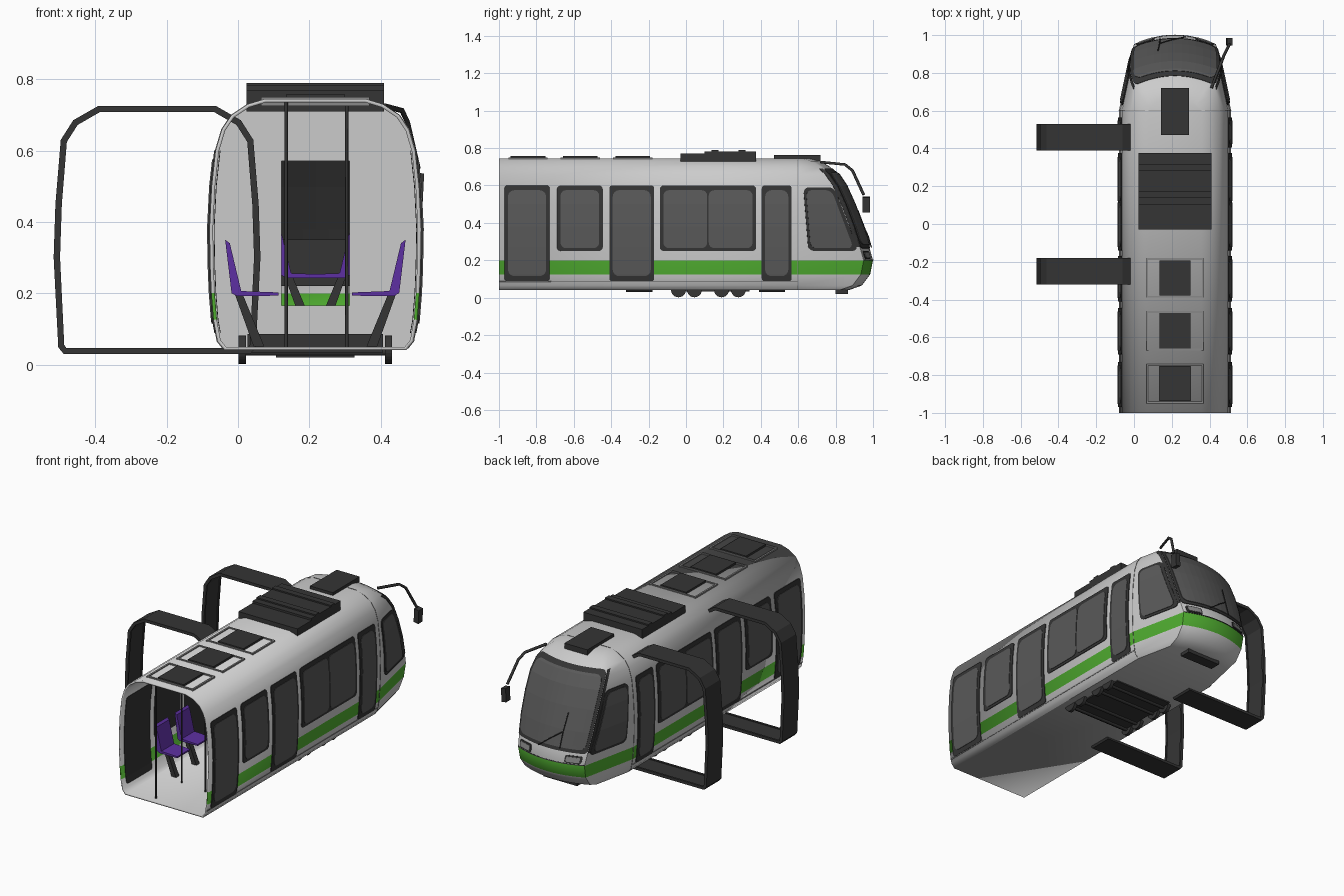
import bpy, bmesh, math
from mathutils import Vector

cube = bpy.data.objects.get("Cube")
if cube:
    bpy.data.objects.remove(cube, do_unlink=True)


def material(name, r, g, b):
    m = bpy.data.materials.new(name)
    m.use_nodes = True
    m.diffuse_color = (r, g, b, 1)
    bsdf = next(n for n in m.node_tree.nodes if n.type == 'BSDF_PRINCIPLED')
    bsdf.inputs["Base Color"].default_value = (r, g, b, 1)
    return m


PAINT = material("pale grey paint", .6, .6, .6)
GREEN = material("green stripe", .08, .42, .03)
DARK = material("dark trim", .035, .035, .035)
GLASS = material("tinted glass", .1, .1, .1)
PURPLE = material("purple seat", .11, .03, .36)
SEAM = material("seam grey", .25, .25, .25)

CX = .217      # centre line of the car body
SHOULDER = .6  # where the nose taper begins

# Height, half width and nose reach of the body
PROFILE = [(.04, .255, .87), (.065, .275, .94), (.125, .286, .985), (.2, .292, 1),
           (.27, .295, .98), (.38, .297, .945), (.5, .291, .9), (.6, .28, .855),
           (.66, .262, .815), (.7, .235, .77), (.73, .19, .72), (.745, .14, .67)]


def body(z):
    for a, b in zip(PROFILE, PROFILE[1:]):
        if z <= b[0]:
            k = (z - a[0]) / (b[0] - a[0])
            return a[1] + k * (b[1] - a[1]), a[2] + k * (b[2] - a[2])
    return PROFILE[-1][1:]


def corner_y(z):
    return body(z)[1] - .05


def side_point(s, y, z, off=0):
    w = body(z)[0] - .214 * max(0, y - SHOULDER)
    return Vector((CX + s * (w + off), y, z))


def front_point(t, z, off=0):
    cy = corner_y(z)
    w = side_point(1, cy, z).x - CX
    return Vector((CX + t * w, cy + .05 * (1 - t * t) + off, z))


def make(name, verts, faces, mat, thick=0, smooth=False):
    me = bpy.data.meshes.new(name)
    me.from_pydata([tuple(v) for v in verts], [], faces)
    ob = bpy.data.objects.new(name, me)
    bpy.context.collection.objects.link(ob)
    me.materials.append(mat)
    if thick:
        mod = ob.modifiers.new("thickness", 'SOLIDIFY')
        mod.thickness = thick
    if smooth:
        bpy.ops.object.select_all(action='DESELECT')
        ob.select_set(True)
        bpy.context.view_layer.objects.active = ob
        bpy.ops.object.shade_smooth_by_angle(angle=math.radians(35))
    return ob


def prism(name, outline, y0, y1, mat):
    """Extrude an x-z outline along y."""
    n = len(outline)
    verts = [(x, y, z) for y in (y0, y1) for x, z in outline]
    faces = [(i, (i + 1) % n, (i + 1) % n + n, i + n) for i in range(n)]
    ob = make(name, verts, faces + [tuple(range(n))[::-1], tuple(range(n, 2 * n))], mat)
    bm = bmesh.new()
    bm.from_mesh(ob.data)
    bmesh.ops.recalc_face_normals(bm, faces=bm.faces)
    bm.to_mesh(ob.data)
    bm.free()
    return ob


def box(name, x0, x1, y0, y1, z0, z1, mat):
    return prism(name, [(x0, z0), (x1, z0), (x1, z1), (x0, z1)], y0, y1, mat)


def tube(name, points, radius, mat):
    cu = bpy.data.curves.new(name, 'CURVE')
    cu.dimensions = '3D'
    cu.bevel_depth = radius
    cu.bevel_resolution = 1
    cu.use_fill_caps = True
    sp = cu.splines.new('POLY')
    sp.points.add(len(points) - 1)
    for p, q in zip(sp.points, points):
        p.co = (*q, 1)
    ob = bpy.data.objects.new(name, cu)
    bpy.context.collection.objects.link(ob)
    cu.materials.append(mat)


def panel(name, mat, surf, lo, hi, z0, z1, off, r=.02, unit=1, nu=1, flip=False, thick=.005):
    """Rounded plate that follows the body surface."""
    zs = {z0, z1} | {p[0] for p in PROFILE if z0 < p[0] < z1}
    for k in range(1, 5 if r else 0):
        d = r * (1 - math.cos(k * math.pi / 8))
        zs |= {z0 + d, z1 - d}
    zs = sorted(zs)
    verts = []
    for z in zs:
        d = max(0, r - min(z - z0, z1 - z))
        inset = (r - math.sqrt(max(0, r * r - d * d))) / unit
        a, b = lo(z) + inset, hi(z) - inset
        verts += [surf(a + (b - a) * i / nu, z, off) for i in range(nu + 1)]
    m = nu + 1
    faces = [(j * m + i, j * m + i + 1, j * m + m + i + 1, j * m + m + i)
             for j in range(len(zs) - 1) for i in range(nu)]
    make(name, verts, [f[::-1] for f in faces] if flip else faces, mat, thick)


# Body shell: stacked plan outlines from skirt to roof
verts, faces, ARC = [], [], 12
for z, w, f in PROFILE:
    verts += [side_point(1, -1, z), side_point(1, SHOULDER, z)]
    verts += [front_point(1 - 2 * i / ARC, z) for i in range(ARC + 1)]
    verts += [side_point(-1, SHOULDER, z), side_point(-1, -1, z)]
n, rows = ARC + 5, len(PROFILE)
for j in range(rows - 1):
    faces += [(j * n + i, j * n + i + 1, j * n + n + i + 1, j * n + n + i) for i in range(n - 1)]
faces += [tuple(range(n))[::-1], tuple(range((rows - 1) * n, rows * n))]
shell = make("body_shell", verts, faces, PAINT, .01, True)
shell.data.materials.append(GREEN)
for p in shell.data.polygons:
    p.material_index = int(.125 < p.center.z < .2)

# Doors, windows, cab windows and trim on both sides
DOORS = [(-.97, -.73), (-.41, -.17), (.405, .565)]
WINDOWS = [(-.69, -.445, 1), (-.14, .375, 2)]
for s, side in ((1, "left"), (-1, "right")):
    def surf(y, z, off, s=s):
        return side_point(s, y, z, off)

    def plate(name, mat, a, b, z0, z1, off, r=.02, inside=False):
        lo = a if callable(a) else lambda z: a
        hi = b if callable(b) else lambda z: b
        panel(side + "_" + name, mat, surf, lo, hi, z0, z1, off, r, flip=s < 0)
        if inside:
            panel(side + "_" + name + "_inside", mat, surf, lo, hi, z0, z1, -.014, r,
                  flip=s > 0, thick=.002)

    for a, b in DOORS:
        plate("door", DARK, a, b, .088, .6, .004, .015, True)
        plate("door_glass", GLASS, a + .018, b - .018, .115, .575, .007, .035)
    for a, b, count in WINDOWS:
        plate("window_frame", DARK, a, b, .25, .6, .004, .02, True)
        step = (b - a - .03) / count
        for k in range(count):
            c = a + .015 + k * step
            plate("window_glass", GLASS, c + .004, c + step - .004, .265, .575, .007, .03)
    plate("cab_window_frame", DARK, lambda z: .655 - .08 * (z - .25),
          lambda z: .922 - .38 * (z - .25), .25, .59, .004, .03, True)
    plate("cab_window_glass", GLASS, lambda z: .668 - .08 * (z - .25),
          lambda z: .902 - .38 * (z - .25), .265, .575, .007, .03)
    plate("windscreen_edge", DARK, lambda z: corner_y(z) - .02, corner_y, .27, .69, .003, 0)
    plate("skirt_line", SEAM, -1, SHOULDER, .084, .09, .002, 0)
    plate("body_seam", SEAM, SHOULDER - .003, SHOULDER, .045, .74, .002, 0)

# Windscreen and headlights on the nose
def across(name, mat, a, b, z0, z1, off, r):
    panel(name, mat, front_point, lambda z: a, lambda z: b, z0, z1, off, r, .22, 12, True)

across("windscreen_frame", DARK, -1, 1, .265, .69, .004, .02)
across("windscreen_glass", GLASS, -.94, .94, .285, .67, .008, .03)
across("windscreen_inside", DARK, -.95, .95, .28, .68, -.02, .02)
across("bumper_line", DARK, -1, 1, .2, .205, .002, 0)
for s in (1, -1):
    a, b = sorted((s * .5, s * .92))
    across("headlight_frame", DARK, a, b, .208, .25, .004, .01)
    across("headlight_lens", SEAM, a + .04, b - .04, .215, .243, .007, .008)
tube("wiper_arm", [front_point(t, z, .014) for t, z in ((.25, .27), (-.1, .33), (-.35, .37))], .003, DARK)
tube("wiper_blade", [front_point(t, z, .014) for t, z in ((-.35, .28), (-.35, .37), (-.38, .47))], .003, DARK)

# Side mirror
tube("mirror_arm", [(.41, .72, .725), (.46, .85, .712), (.475, .89, .68), (.505, .95, .55)], .008, DARK)
prism("mirror", [(.488, .46), (.518, .455), (.522, .535), (.492, .54)], .945, .985, DARK)

# Roof equipment
box("cooling_unit", CX - .193, CX + .193, -.03, .375, .71, .77, DARK)
box("cooling_unit_lid", CX - .193, CX + .193, .1, .375, .77, .782, DARK)
for y in (.155, .3):
    box("cooling_unit_rib", CX - .193, CX + .193, y - .018, y + .018, .78, .79, DARK)
prism("roof_vent", [(CX - .075, .73), (CX + .075, .73), (CX + .075, .762), (CX - .075, .762)], .47, .72, DARK)
box("roof_seam", CX - .14, CX + .14, SHOULDER - .003, SHOULDER, .74, .747, SEAM)
for y in (-.95, -.67, -.39):
    for x0, x1, y0, y1 in ((-.152, -.142, 0, .21), (.142, .152, 0, .21),
                           (-.152, .152, 0, .01), (-.152, .152, .2, .21)):
        box("hatch_rim", CX + x0, CX + x1, y + y0, y + y1, .725, .75, SEAM)
    box("roof_hatch", CX - .083, CX + .083, y + .012, y + .198, .73, .757, DARK)

# Free-standing gangway hoops that overlap the right wall
half = [(.262, .03), (.277, .048), (.29, .3), (.285, .45), (.27, .63), (.235, .685), (.165, .725)]
hoop = [(x - .227, z) for x, z in half] + [(-x - .227, z) for x, z in half[::-1]]
n = len(hoop)
for y in (.39, -.32):
    for part, y0, y1, thick in (("hoop", y, y + .14, .013), ("hoop_lip", y, y + .012, .018),
                                ("hoop_lip", y + .128, y + .14, .018)):
        make(part, [(x, v, z) for v in (y0, y1) for x, z in hoop],
             [(i + n, (i + 1) % n + n, (i + 1) % n, i) for i in range(n)], DARK, thick)

# Running gear
box("bogie_frame", CX - .19, CX + .19, -.06, .34, .033, .085, DARK)
for y in (-.04, .045, .19, .28):
    tube("axle", [(CX - .2, y, .035), (CX + .2, y, .035)], .012, DARK)
    for s in (1, -1):
        bpy.ops.mesh.primitive_cylinder_add(vertices=24, radius=.04, depth=.02,
                                            location=(CX + s * .205, y, .042),
                                            rotation=(0, math.pi / 2, 0))
        wheel = bpy.context.object
        wheel.name = "wheel"
        wheel.data.materials.append(DARK)
box("nose_coupler_cover", CX - .11, CX + .11, .8, .865, .02, .045, DARK)

# Cab bulkhead with a doorway
for s in (1, -1):
    outline = [(CX + s * .095, .045)] + [(CX + s * (w - .006), z) for z, w, f in PROFILE]
    prism("bulkhead", outline + [(CX + s * .095, .74)], .57, .58, PAINT)
box("bulkhead_lintel", CX - .095, CX + .095, .57, .58, .57, .74, PAINT)
box("bulkhead_sill", CX - .095, CX + .095, .57, .58, .045, .165, PAINT)
box("dashboard", CX - .16, CX + .16, .75, .83, .22, .35, DARK)

# Seats with slanted legs, backs against the walls
def seat(s, x, y, lift):
    shape = [(.217, .192), (.232, .2), (.25, .35), (.237, .34), (.205, .206), (.1, .202), (.1, .193)]
    prism("seat", [(x + s * (a - .217), z + lift) for a, z in shape], y, y + .12, PURPLE)
    leg = [(.2, .195), (.222, .195), (.17, .05), (.14, .05)]
    prism("seat_leg", [(x + s * (a - .217), z + lift) for a, z in leg], y + .045, y + .075, DARK)

for s in (1, -1):
    for y in (-.73, -.54):
        seat(s, CX + s * .22, y, 0)
    seat(s, CX + s * .08, .61, .05)

# Grab poles
for x, y in ((-.082, -.96), (-.082, -.72), (.088, -.74)):
    tube("grab_pole", [(CX + x, y, .045), (CX + x, y, .735)], .005, DARK)
